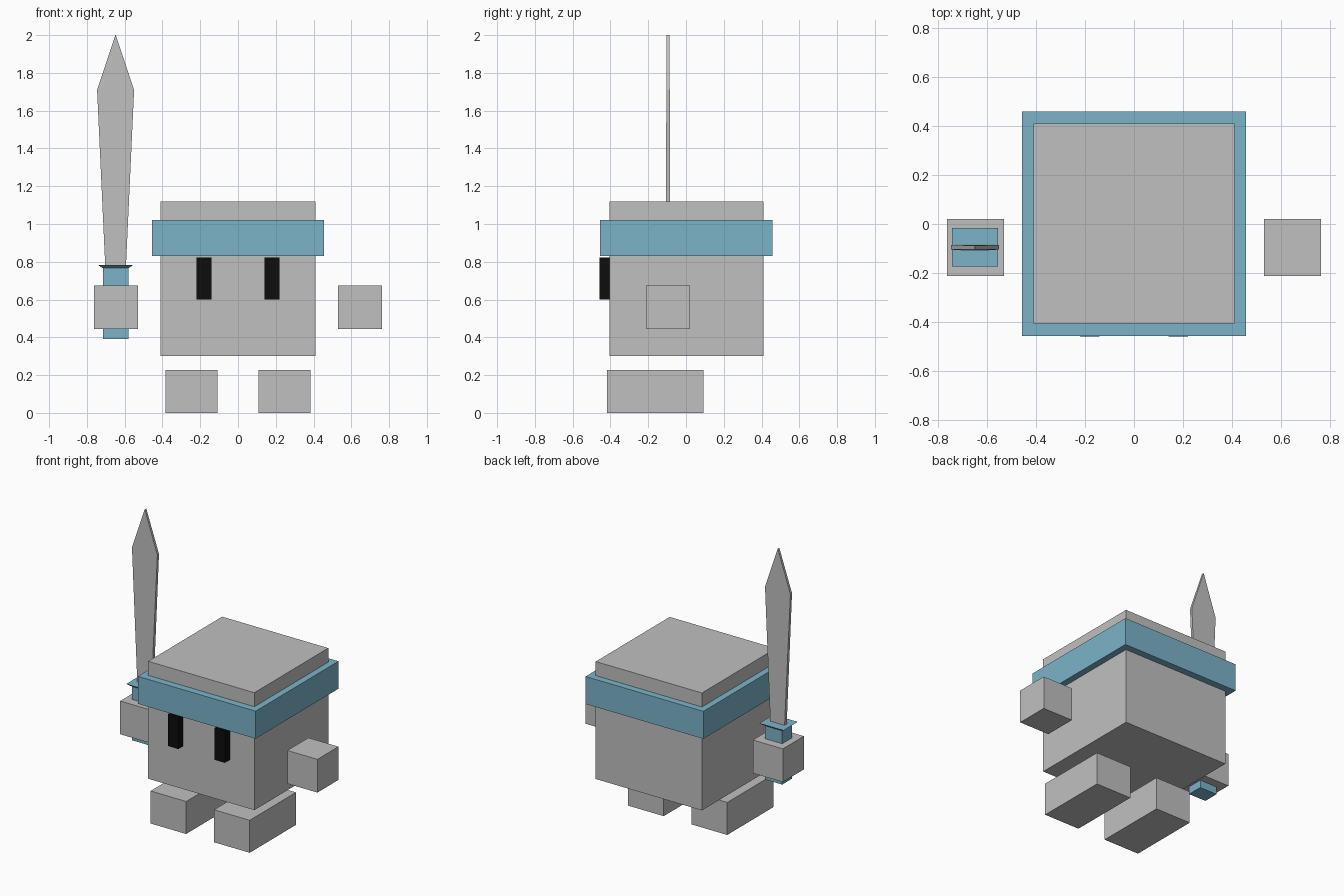
import bpy

if "Cube" in bpy.data.objects:
    bpy.data.objects.remove(bpy.data.objects["Cube"])


def material(name, rgb):
    m = bpy.data.materials.new(name)
    m.diffuse_color = (*rgb, 1)
    m.use_nodes = True
    m.node_tree.nodes["Principled BSDF"].inputs["Base Color"].default_value = m.diffuse_color
    return m


GREY = material("light_grey", (0.527, 0.527, 0.527))
BLUE = material("soft_blue", (0.198, 0.456, 0.584))
BLACK = material("black", (0.004, 0.004, 0.004))


def loft(name, mat, cx, cy, rings):
    """Stack rectangular rings given as (z, half width, half depth)."""
    verts = [(cx + sx * hx, cy + sy * hy, z) for z, hx, hy in rings
             for sx, sy in ((-1, -1), (1, -1), (1, 1), (-1, 1))]
    top = len(verts) - 4
    faces = [(3, 2, 1, 0), (top, top + 1, top + 2, top + 3)]
    for r in range(0, top, 4):
        for i in range(4):
            j = (i + 1) % 4
            faces.append((r + i, r + j, r + 4 + j, r + 4 + i))
    mesh = bpy.data.meshes.new(name)
    mesh.from_pydata(verts, [], faces)
    mesh.materials.append(mat)
    ob = bpy.data.objects.new(name, mesh)
    bpy.context.collection.objects.link(ob)
    return ob


def box(name, mat, x, y, z):
    """Box from (min, max) ranges."""
    hx, hy = (x[1] - x[0]) / 2, (y[1] - y[0]) / 2
    return loft(name, mat, sum(x) / 2, sum(y) / 2, [(z[0], hx, hy), (z[1], hx, hy)])


# Head and headband
box("head", GREY, (-0.41, 0.41), (-0.405, 0.41), (0.30, 1.12))
box("headband", BLUE, (-0.455, 0.455), (-0.455, 0.458), (0.83, 1.022))

# Mirrored feet, hands and eyes
for side, s in (("left", 1), ("right", -1)):
    def span(a, b):
        return tuple(sorted((s * a, s * b)))
    box(side + "_foot", GREY, span(0.108, 0.383), (-0.418, 0.092), (0.0, 0.227))
    box(side + "_hand", GREY, span(0.53, 0.762), (-0.212, 0.02), (0.443, 0.675))
    box(side + "_eye", BLACK, span(0.14, 0.22), (-0.459, -0.395), (0.60, 0.822))

# Sword: grip, flared guard and tapered blade
SX, SY = -0.648, -0.095
loft("sword_grip", BLUE, SX, SY, [(0.39, 0.067, 0.055), (0.768, 0.067, 0.055)])
loft("sword_guard", BLUE, SX, SY, [(0.766, 0.068, 0.056), (0.784, 0.094, 0.078)])
loft("sword_blade", GREY, SX, SY,
     [(0.78, 0.055, 0.012), (1.71, 0.098, 0.009), (2.0, 0.001, 0.008)])
